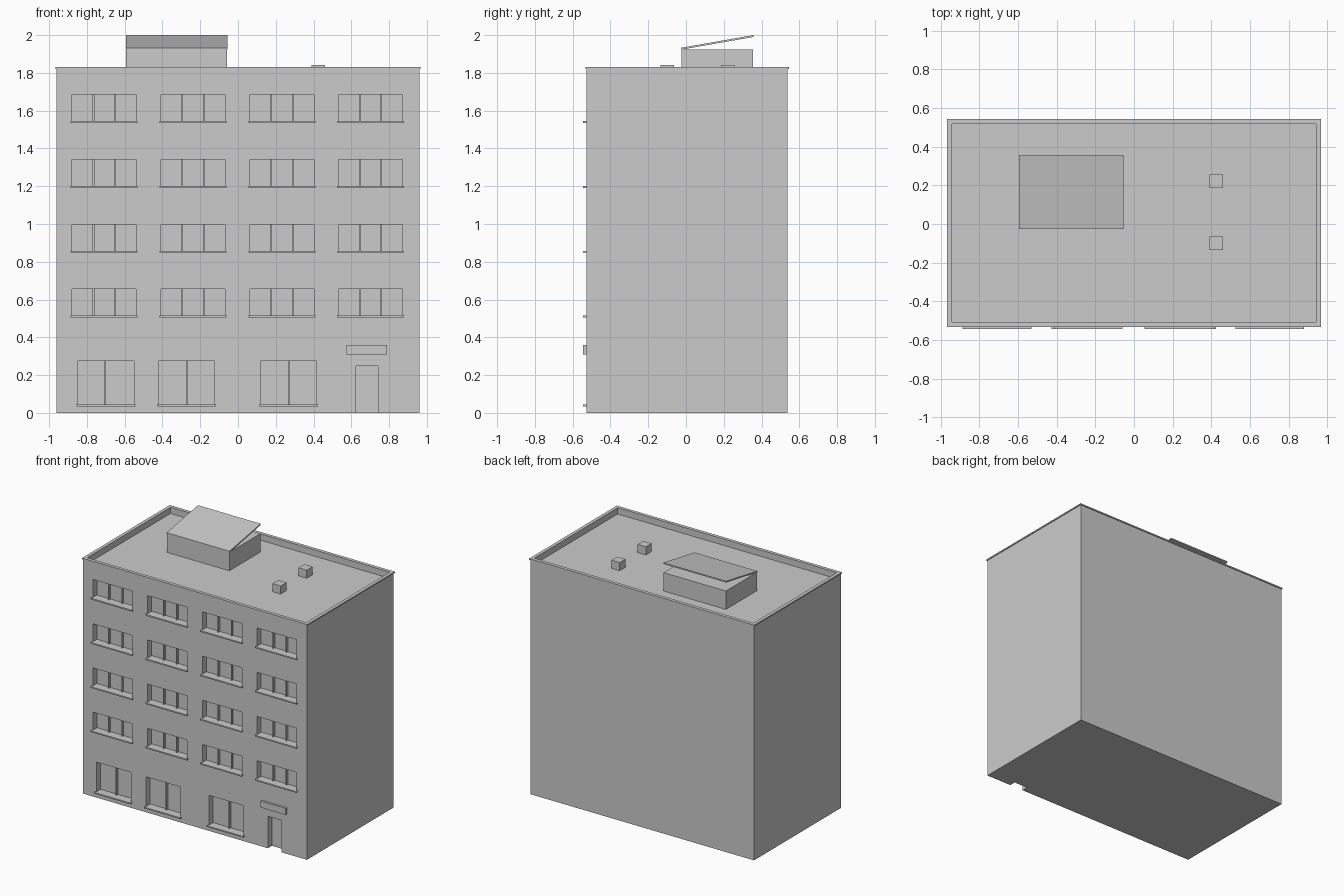
import bpy
import bmesh

if "Cube" in bpy.data.objects:
    bpy.data.objects.remove(bpy.data.objects["Cube"])

# One plain grey for the whole building
grey = bpy.data.materials.new("plain_grey")
grey.use_nodes = True
grey.diffuse_color = (0.6, 0.6, 0.6, 1)
grey.node_tree.nodes["Principled BSDF"].inputs["Base Color"].default_value = (0.6, 0.6, 0.6, 1)


def boxes(name, spans):
    """One object made of boxes, each given as (x0, x1, y0, y1, z0, z1)."""
    bm = bmesh.new()
    for x0, x1, y0, y1, z0, z1 in spans:
        for v in bmesh.ops.create_cube(bm, size=1)["verts"]:
            v.co = (x1 if v.co.x > 0 else x0,
                    y1 if v.co.y > 0 else y0,
                    z1 if v.co.z > 0 else z0)
    mesh = bpy.data.meshes.new(name)
    bm.to_mesh(mesh)
    bm.free()
    mesh.materials.append(grey)
    obj = bpy.data.objects.new(name, mesh)
    bpy.context.collection.objects.link(obj)
    return obj


FRONT, BACK, SIDE = -0.527, 0.538, 0.961
GLASS = FRONT + 0.05
SILL_FRONT = -0.544
ROOF, WALL_TOP, TOP = 1.78, 1.82, 1.83

# Openings: (x0, x1, z0, z1, mullion positions as fractions of the width)
upper = [(x, x + 0.339, z, z + 0.145, (1 / 3, 2 / 3))
         for z in (0.51, 0.853, 1.196, 1.54)
         for x in (-0.878, -0.407, 0.063, 0.533)]
ground = [(x, x + 0.296, 0.04, 0.275, (f,))
          for x, f in ((-0.847, 0.49), (-0.42, 0.5), (0.12, 0.5))]
windows = upper + ground
door = (0.625, 0.742, -0.1, 0.248, ())

# Main block with recessed windows, doorway and sunken roof
building = boxes("building_block", [(-SIDE, SIDE, FRONT, BACK, 0, WALL_TOP)])
cuts = [(x0, x1, FRONT - 0.1, GLASS, z0, z1) for x0, x1, z0, z1, _ in windows + [door]]
cuts.append((-0.943, 0.943, -0.509, 0.519, ROOF, 2))
cutter = boxes("opening_cutter", cuts)
cutter.hide_render = True
mod = building.modifiers.new("openings", "BOOLEAN")
mod.object = cutter
mod.operation = "DIFFERENCE"
mod.solver = "EXACT"
bpy.context.view_layer.objects.active = building
bpy.ops.object.modifier_apply(modifier=mod.name)
bpy.data.objects.remove(cutter)

# Sills and mullions
boxes("window_sills", [(x0 - 0.008, x1 + 0.008, SILL_FRONT, GLASS + 0.005, z0 - 0.005, z0 + 0.005)
                       for x0, x1, z0, z1, _ in windows])
bars = []
for x0, x1, z0, z1, fractions in windows:
    for f in fractions:
        x = x0 + (x1 - x0) * f
        bars.append((x - 0.004, x + 0.004, GLASS - 0.018, GLASS + 0.005, z0, z1 + 0.003))
boxes("window_mullions", bars)

# Canopy above the door
boxes("door_canopy", [(0.575, 0.79, SILL_FRONT, FRONT + 0.01, 0.31, 0.36)])

# Coping around the parapet
ox, ix, of, inf, ob, ib = 0.967, 0.941, -0.533, -0.507, 0.544, 0.517
boxes("parapet_coping", [
    (-ox, ox, of, inf, WALL_TOP, TOP),
    (-ox, ox, ib, ob, WALL_TOP, TOP),
    (-ox, -ix, inf, ib, WALL_TOP, TOP),
    (ix, ox, inf, ib, WALL_TOP, TOP)])

# Rooftop stair housing with a tilted lid
boxes("stair_housing", [(-0.592, -0.057, -0.025, 0.356, ROOF - 0.005, 1.923)])
lid = boxes("stair_housing_lid", [(-0.594, -0.055, -0.026, 0.357, 1.923, 1.933)])
for v in lid.data.vertices:
    if v.co.y > 0:
        v.co.z += 0.067

# Small roof vents
boxes("roof_vents", [(0.39, 0.461, y, y + 0.071, ROOF - 0.005, 1.843) for y in (-0.135, 0.185)])
